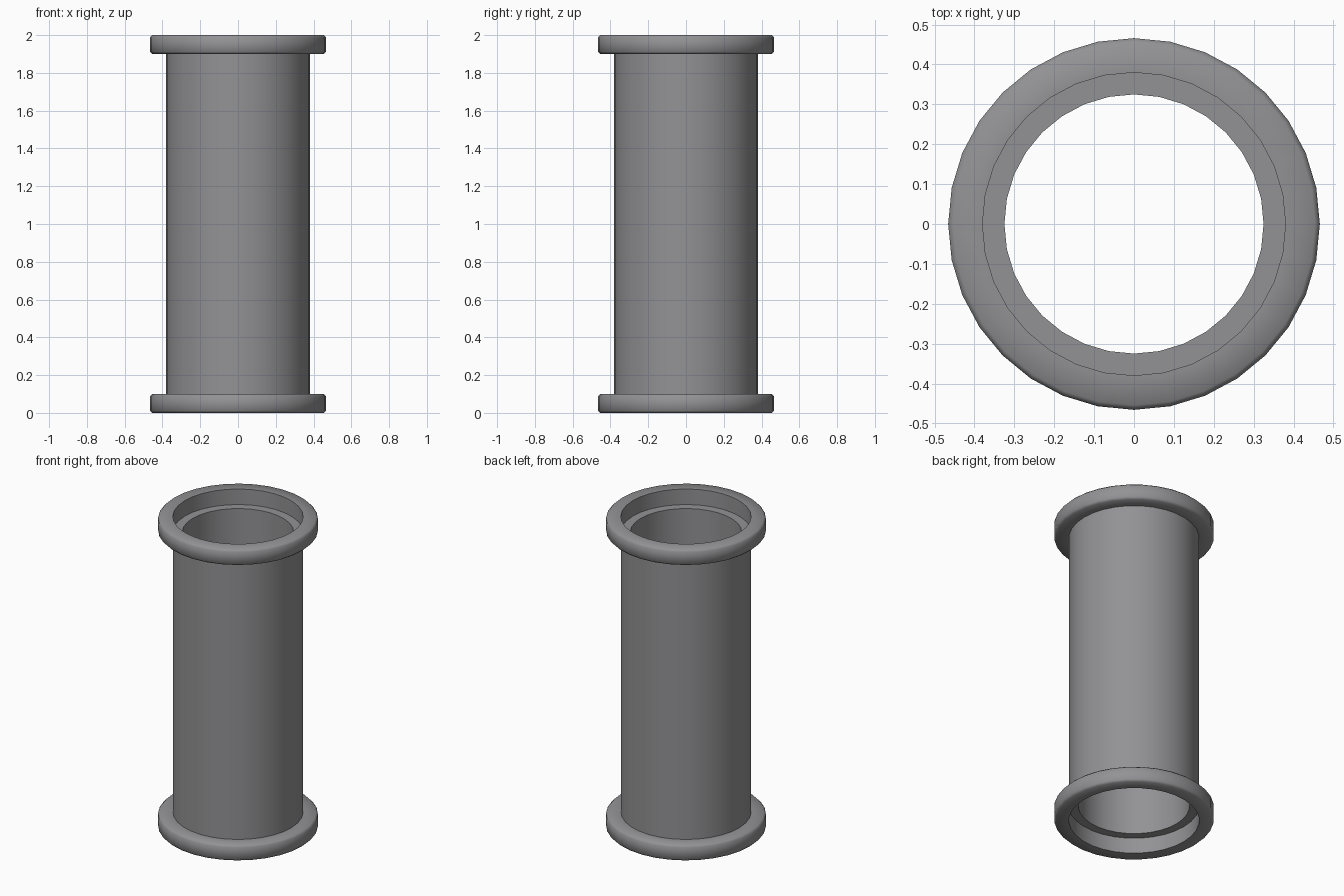
import bpy
import bmesh
import math
from mathutils import Matrix

SIDES = 32
HEIGHT = 2.0

old = bpy.data.objects.get("Cube")
if old:
    bpy.data.objects.remove(old, do_unlink=True)

# Grey metal
grey = bpy.data.materials.new("grey_metal")
grey.use_nodes = True
colour = (0.29, 0.29, 0.30, 1)
grey.diffuse_color = colour
grey.node_tree.nodes["Principled BSDF"].inputs["Base Color"].default_value = colour

# Lower half of the wall section: bore, ledge, recess, rounded flange, tube
BORE, TUBE, FLANGE = 0.325, 0.38, 0.466
THICK, ROUND = 0.1, 0.012
lower = [
    (BORE, THICK),
    (TUBE, THICK),
    (TUBE, 0),
    (FLANGE - ROUND, 0),
    (FLANGE, ROUND),
    (FLANGE, THICK - ROUND),
    (FLANGE - ROUND, THICK),
    (TUBE, THICK),
]
section = lower + [(r, HEIGHT - z) for r, z in reversed(lower)]

# Revolve the closed section into a flanged pipe
bm = bmesh.new()
rings = []
for i in range(SIDES):
    turn = Matrix.Rotation(2 * math.pi * i / SIDES, 3, "Z")
    rings.append([bm.verts.new(turn @ bm.verts.new((r, 0, z)).co) for r, z in section])
for i in range(SIDES):
    a, b = rings[i], rings[(i + 1) % SIDES]
    for j in range(len(section)):
        k = (j + 1) % len(section)
        bm.faces.new((a[j], b[j], b[k], a[k]))
bmesh.ops.delete(bm, geom=[v for v in bm.verts if not v.link_faces], context="VERTS")
bmesh.ops.recalc_face_normals(bm, faces=bm.faces)

mesh = bpy.data.meshes.new("flanged_pipe")
bm.to_mesh(mesh)
bm.free()
mesh.materials.append(grey)
pipe = bpy.data.objects.new("flanged_pipe", mesh)
bpy.context.collection.objects.link(pipe)

# Smooth round walls, crisp ledges
bpy.ops.object.select_all(action="DESELECT")
pipe.select_set(True)
bpy.context.view_layer.objects.active = pipe
bpy.ops.object.shade_smooth_by_angle(angle=math.radians(50))
